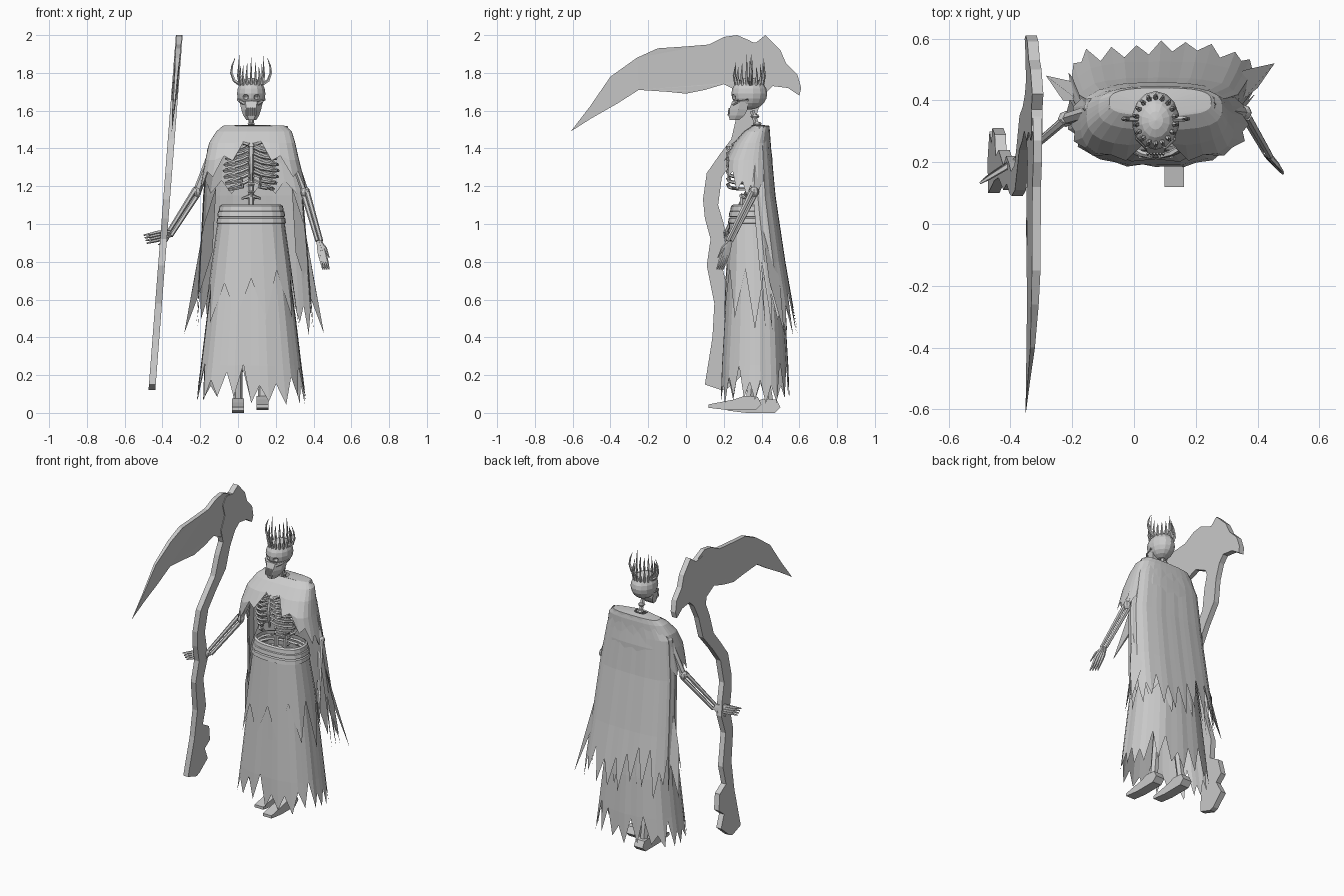
import bpy, bmesh, random
from math import sin, cos, pi, radians
from mathutils import Vector

random.seed(4)
if "Cube" in bpy.data.objects:
    bpy.data.objects.remove(bpy.data.objects["Cube"])

grey = bpy.data.materials.new("plain_grey")
grey.use_nodes = True
grey.diffuse_color = (0.6, 0.6, 0.6, 1)
grey.node_tree.nodes["Principled BSDF"].inputs["Base Color"].default_value = grey.diffuse_color
CX = 0.07  # body axis


def finish(name, bm, normals=True):
    if normals:
        bmesh.ops.recalc_face_normals(bm, faces=bm.faces)
    mesh = bpy.data.meshes.new(name)
    bm.to_mesh(mesh)
    bm.free()
    mesh.materials.append(grey)
    ob = bpy.data.objects.new(name, mesh)
    bpy.context.collection.objects.link(ob)
    return ob


def tube(bm, points, radii, sides=6):
    """Capped tube through points, one radius or one per point."""
    pts = [Vector(p) for p in points]
    if not isinstance(radii, (list, tuple)):
        radii = [radii] * len(pts)
    loops = []
    for i, p in enumerate(pts):
        d = (pts[min(i + 1, len(pts) - 1)] - pts[max(i - 1, 0)]).normalized()
        a = d.cross(Vector((0, 1, 0)) if abs(d.y) < 0.9 else Vector((1, 0, 0))).normalized()
        b = d.cross(a)
        loops.append([bm.verts.new(p + radii[i] * (a * cos(2 * pi * k / sides) + b * sin(2 * pi * k / sides)))
                      for k in range(sides)])
    for lo, hi in zip(loops, loops[1:]):
        for k in range(sides):
            bm.faces.new((lo[k], lo[(k + 1) % sides], hi[(k + 1) % sides], hi[k]))
    bm.faces.new(loops[0][::-1])
    bm.faces.new(loops[-1])


def blob(bm, centre, size, u=10, v=7):
    for vert in bmesh.ops.create_uvsphere(bm, u_segments=u, v_segments=v, radius=1)["verts"]:
        vert.co = Vector(centre) + Vector([c * s for c, s in zip(vert.co, size)])


def slab(bm, left, right):
    """Solid between two matching outlines."""
    rows = [[bm.verts.new(p) for p in side] for side in (left, right)]
    caps = [bm.faces.new(rows[0]), bm.faces.new(rows[1][::-1])]
    for k in range(len(left)):
        j = (k + 1) % len(left)
        bm.faces.new((rows[0][k], rows[0][j], rows[1][j], rows[1][k]))
    bm.normal_update()
    bmesh.ops.triangulate(bm, faces=caps, ngon_method='EAR_CLIP')


def cloth(name, rings, angles, bottoms, pleat=0.0, closed=True, square=2.6):
    """Hanging sheet: rings are (z, cx, cy, rx, ry) from the top down, angle 0 faces the front."""
    def place(z, a, k):
        for r0, r1 in zip(rings, rings[1:]):
            if z >= r1[0]:
                break
        t = (r0[0] - z) / (r0[0] - r1[0])
        _, cx, cy, rx, ry = [p + (q - p) * t for p, q in zip(r0, r1)]
        s, c = sin(a), -cos(a)
        box = k * (abs(s) ** square + abs(c) ** square) ** (-1 / square)
        return (cx + box * rx * s, cy + box * ry * c, z)

    bm = bmesh.new()
    cols = []
    for i, (a, b) in enumerate(zip(angles, bottoms)):
        zs = [max(r[0], b) for r in rings[:-1]] + [b]
        cols.append([bm.verts.new(place(z, a, 1 + pleat * (i % 3 - 1))) for z in zs])
    pairs = list(zip(cols, cols[1:])) + ([(cols[-1], cols[0])] if closed else [])
    for p, q in pairs:
        for j in range(len(p) - 1):
            bm.faces.new((p[j], q[j], q[j + 1], p[j + 1]))
    bmesh.ops.remove_doubles(bm, verts=bm.verts, dist=0.0005)
    return finish(name, bm, False)


def spread(n, start=0, end=360):
    return [radians(start + (end - start) * i / n) for i in range(n)]


def jagged(n, tips, notches):
    return [random.uniform(*(notches if i % 2 else tips)) for i in range(n)]


# Long ragged skirt with a shorter torn overlay
skirt_rings = [(1.03, CX, 0.35, 0.162, 0.112), (0.8, CX, 0.36, 0.195, 0.137), (0.5, CX, 0.365, 0.235, 0.16),
               (0.25, CX, 0.365, 0.265, 0.175), (0.03, CX, 0.365, 0.295, 0.183)]
cloth("skirt", skirt_rings, spread(40), jagged(40, (0.04, 0.09), (0.13, 0.28)), 0.01)
over = [(z, cx, cy, rx + 0.012, ry + 0.008) for z, cx, cy, rx, ry in skirt_rings]
cloth("skirt_overlay", over, spread(20, 18, 378), jagged(20, (0.42, 0.56), (0.62, 0.95)), 0.008)

# Folded sash bands round the waist
for i, (z, w) in enumerate([(1.0, 0.012), (1.035, 0.008), (1.065, 0.0)]):
    band = [(z + 0.038, CX, 0.35, 0.155 + w, 0.1 + w), (z + 0.03, CX, 0.35, 0.168 + w, 0.112 + w),
            (z + 0.005, CX, 0.35, 0.172 + w, 0.116 + w), (z, CX, 0.35, 0.155 + w, 0.1 + w)]
    cloth("sash_%d" % (i + 1), band, spread(20), [z] * 20)

# Shoulder cape, open high on the chest
n = 32
hem = []
for i, a in enumerate(spread(n)):
    low = 1.43 - 0.24 * abs(sin(a)) ** 1.5 if cos(a) > -0.2 else 1.2
    hem.append(low + (0.03 if i % 2 else -0.04))
shoulder_rings = [(1.525, CX, 0.37, 0.04, 0.03), (1.52, CX + 0.015, 0.395, 0.165, 0.045),
                  (1.49, CX + 0.015, 0.375, 0.2, 0.07), (1.43, CX + 0.005, 0.35, 0.228, 0.097),
                  (1.34, CX + 0.005, 0.33, 0.248, 0.128), (1.1, CX + 0.015, 0.32, 0.3, 0.14)]
cloth("shoulder_cape", shoulder_rings, spread(n), hem, square=3)

# Long torn cape down the back
m = 29
cape_hem = jagged(m, (0.41, 0.5), (0.52, 0.72))
cape_hem[1] = cape_hem[-2] = 0.8
cloak_rings = [(1.52, CX + 0.02, 0.385, 0.17, 0.056), (1.4, CX, 0.37, 0.23, 0.08), (1.15, CX + 0.01, 0.375, 0.262, 0.098),
               (0.8, CX + 0.015, 0.41, 0.285, 0.115), (0.4, CX + 0.02, 0.455, 0.31, 0.14)]
cloth("back_cape", cloak_rings, spread(m, 78, 290), cape_hem, 0.01, False, 3)

# Trailing points at the cape's lower corners
bm = bmesh.new()
for s, back in ((1, 0), (-1, -0.04)):
    outline = [(0.2, 0.43, 1.2), (0.265, 0.4, 1.0), (0.315, 0.44 + back, 0.7), (0.37, 0.52 + back, 0.42),
               (0.28, 0.5 + back, 0.66), (0.22, 0.48 + back, 0.85)]
    bm.faces.new([bm.verts.new((0.085 + s * x, y, z)) for x, y, z in outline])
finish("cape_points", bm)

# Spine, sternum, pelvis
bm = bmesh.new()
tube(bm, [(CX, 0.39, 1.0), (CX, 0.41, 1.25), (CX, 0.4, 1.45), (CX, 0.35, 1.6)], 0.014)
for i in range(14):
    z = 1.05 + i * 0.04
    blob(bm, (CX, 0.41 - max(0, z - 1.42) * 0.3, z), (0.022, 0.024, 0.013), 6, 4)
finish("spine", bm)
bm = bmesh.new()
tube(bm, [(CX, 0.245, 1.41), (CX, 0.225, 1.32), (CX, 0.23, 1.23)], [0.018, 0.014, 0.008])
finish("sternum", bm)
bm = bmesh.new()
tube(bm, [(CX, 0.3, 1.05), (CX, 0.3, 1.16)], 0.016)
for z, w in [(1.15, 0.05), (1.08, 0.06)]:
    tube(bm, [(CX - w, 0.32, z - 0.015), (CX, 0.295, z), (CX + w, 0.32, z - 0.015)], [0.006, 0.013, 0.006])
finish("pelvis", bm)

# Ribs and collar bones, mirrored left and right
bm = bmesh.new()
for s in (-1, 1):
    for i in range(7):
        z, w = 1.43 - i * 0.032, 0.1 + 0.042 * sin(pi * (i + 1) / 8)
        end = 0.012 if i < 5 else 0.05
        arc = [(CX + s * max(w * sin(t * pi / 8), end if t == 8 else 0), 0.32 + 0.1 * cos(t * pi / 8),
                z - 0.04 * sin(t * pi / 8) ** 0.7 - 0.003 * t) for t in range(9)]
        tube(bm, arc, 0.0095, 5)
    tube(bm, [(CX + s * 0.01, 0.25, 1.42), (CX + s * 0.1, 0.3, 1.45), (CX + s * 0.19, 0.36, 1.44)], 0.011)
finish("ribs", bm)

# Skull with carved eye and nose sockets
bm = bmesh.new()
blob(bm, (CX, 0.335, 1.69), (0.077, 0.095, 0.085), 14, 10)
skull = finish("skull", bm)
bm = bmesh.new()
for s in (-1, 1):
    blob(bm, (CX + s * 0.032, 0.24, 1.672), (0.021, 0.03, 0.016), 8, 6)
blob(bm, (CX, 0.235, 1.64), (0.01, 0.03, 0.016), 6, 5)
cutter = finish("socket_cutter", bm)
cut = skull.modifiers.new("sockets", 'BOOLEAN')
cut.operation, cut.object = 'DIFFERENCE', cutter
bpy.context.view_layer.update()
carved = bpy.data.meshes.new_from_object(skull.evaluated_get(bpy.context.evaluated_depsgraph_get()))
skull.modifiers.clear()
skull.data = carved
bpy.data.objects.remove(cutter)

# Cheeks, tapering jaw and teeth
bm = bmesh.new()
jaw_loops = []
for z, w, front, back in [(1.65, 0.062, 0.245, 0.33), (1.605, 0.052, 0.228, 0.325), (1.575, 0.042, 0.225, 0.31),
                          (1.55, 0.026, 0.232, 0.28)]:
    loop = [(-w, back), (-w, (front + back) / 2), (-w * 0.5, front), (w * 0.5, front), (w, (front + back) / 2), (w, back)]
    jaw_loops.append([(CX + x, y, z) for x, y in loop])
for upper, lower in zip(jaw_loops, jaw_loops[1:]):
    slab(bm, upper, lower)
for s in (-1, 1):
    tube(bm, [(CX + s * 0.068, 0.33, 1.66), (CX + s * 0.056, 0.275, 1.648), (CX + s * 0.03, 0.25, 1.635)], 0.009)
    for k in range(3):
        x = CX + s * (0.005 + 0.01 * k)
        tube(bm, [(x, 0.229, 1.615), (x, 0.224, 1.575)], 0.004, 4)
finish("jaw", bm)

# Crown of thin spikes with two curled side horns
bm = bmesh.new()
for i, a in enumerate(spread(18)):
    x, y, top = CX + 0.058 * sin(a), 0.335 - 0.07 * cos(a), random.uniform(1.82, 1.9)
    out = Vector((sin(a), -cos(a), 0))
    base = Vector((x, y, 1.735))
    tube(bm, [base, base + out * 0.012 + Vector((0, 0, 0.05)), (x + out.x * 0.005, y + out.y * 0.005, top)],
         [0.009, 0.006, 0.001], 5)
for s in (-1, 1):
    tube(bm, [(CX + s * q, 0.34, z) for q, z in [(0.06, 1.74), (0.09, 1.76), (0.105, 1.8), (0.1, 1.84), (0.085, 1.88)]],
         [0.01, 0.009, 0.007, 0.005, 0.001], 5)
finish("crown", bm)


# Arm bones and hands
def arm(name, shoulder, elbow, wrist, reach, across):
    bm = bmesh.new()
    shoulder, elbow, wrist, reach, across = map(Vector, (shoulder, elbow, wrist, reach, across))
    tube(bm, [shoulder, elbow], [0.022, 0.019])
    blob(bm, elbow, (0.026, 0.026, 0.028), 8, 6)
    for s in (-1, 1):
        tube(bm, [elbow + across * 0.6 * s, wrist + across * 0.5 * s], [0.014, 0.011])
    palm = wrist + reach * 0.4
    for k in range(4):
        side = across * (k - 1.5) * 0.5
        tube(bm, [wrist + side * 0.4, palm + side, palm + reach * 0.35 + side, wrist + reach + side * 1.1],
             [0.011, 0.01, 0.008, 0.004], 5)
    tube(bm, [wrist, wrist + reach * 0.25 + across * 1.2, wrist + reach * 0.6 + across * 1.6], [0.009, 0.008, 0.003], 5)
    finish(name, bm)


arm("right_arm", (-0.12, 0.37, 1.42), (-0.22, 0.34, 1.17), (-0.36, 0.22, 0.95), (-0.13, -0.08, -0.03), (0.01, 0.01, -0.026))
arm("left_arm", (0.27, 0.37, 1.42), (0.355, 0.36, 1.17), (0.43, 0.23, 0.91), (0.035, -0.05, -0.15), (0.02, -0.02, 0))

# Feet with legs rising into the skirt
bm = bmesh.new()
for x, toe, z in [(0.0, 0.22, 0.0), (0.13, 0.12, 0.015)]:
    outline = [(0, 0.012), (0.0, 0.03), (0.13, 0.055), (0.19, 0.075), (0.26, 0.07), (0.28, 0.03), (0.25, 0.0), (0.1, 0.0)]
    slab(bm, *[[(x + s * 0.032, toe + y, z + h) for y, h in outline] for s in (-1, 1)])
    tube(bm, [(x, toe + 0.22, z + 0.06), (x, 0.38, 0.45)], 0.025)
finish("feet", bm)


# Scythe: flat plates leaning outwards toward the foot of the staff
def plate(name, outline, half):
    bm = bmesh.new()
    slab(bm, *[[(-0.465 + 0.077 * z + s * half * min(1, (y + 0.63) / 0.43), y, z) for y, z in outline] for s in (-1, 1)])
    finish(name, bm)


plate("scythe_staff", [
    (.1, .15), (.14, .4), (.15, .58), (.11, .78), (.13, .92), (.1, 1.03), (.09, 1.13), (.11, 1.27), (.18, 1.37),
    (.24, 1.45), (.27, 1.58), (.3, 1.66), (.27, 1.75), (.3, 1.84), (.27, 1.92), (.3, 1.97), (.37, 1.96), (.42, 2),
    (.5, 1.92), (.53, 1.85), (.59, 1.79), (.61, 1.72), (.6, 1.68), (.54, 1.72), (.46, 1.73), (.42, 1.69), (.38, 1.6),
    (.35, 1.46), (.26, 1.35), (.19, 1.25), (.17, 1.1), (.2, 1), (.22, .9), (.19, .78), (.24, .58), (.22, .46),
    (.29, .42), (.31, .32), (.26, .28), (.3, .2), (.22, .13), (.19, .12)], 0.018)
plate("scythe_blade", [
    (-.61, 1.49), (-.51, 1.62), (-.4, 1.78), (-.26, 1.88), (-.15, 1.93), (0, 1.94), (.12, 1.95), (.2, 1.99), (.27, 2),
    (.34, 1.97), (.42, 1.9), (.38, 1.76), (.28, 1.7), (.2, 1.74), (.1, 1.71), (0, 1.69), (-.1, 1.7), (-.25, 1.71),
    (-.36, 1.64), (-.5, 1.56)], 0.014)
